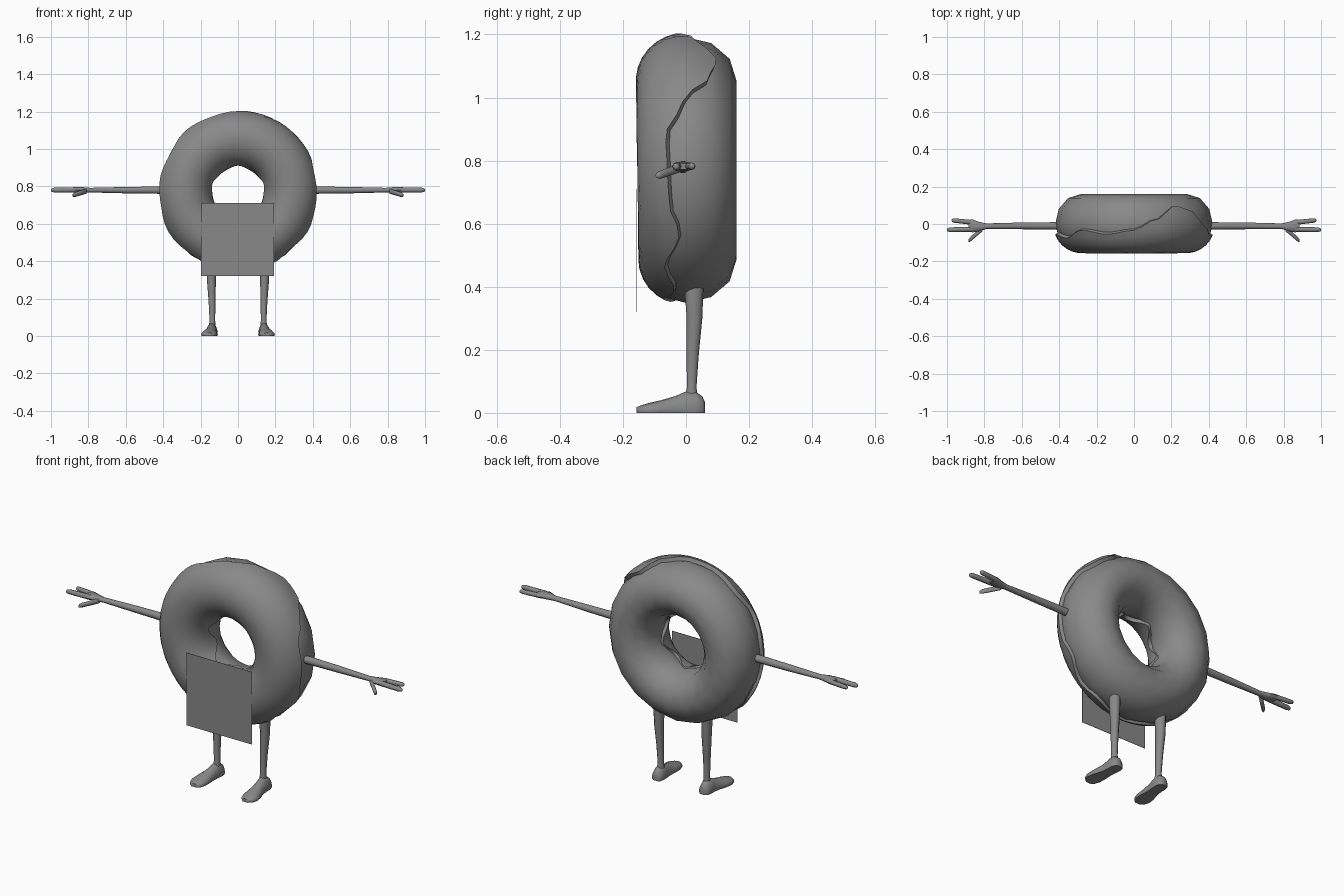
import bpy, bmesh, math
from mathutils import Vector

cube = bpy.data.objects.get("Cube")
if cube:
    bpy.data.objects.remove(cube)

GREY = (0.25, 0.25, 0.25, 1)
mat = bpy.data.materials.new("plain grey")
mat.use_nodes = True
mat.diffuse_color = GREY
mat.node_tree.nodes["Principled BSDF"].inputs["Base Color"].default_value = GREY


def loft(name, rings, closed=False, wrap=True, mirror=False, sharp=60):
    """Skin a list of point rings; cap the ends unless the loft is closed."""
    bm = bmesh.new()
    rows = [[bm.verts.new(p) for p in ring] for ring in rings]
    n = len(rows[0])
    for i in range(len(rows) if closed else len(rows) - 1):
        a, b = rows[i], rows[(i + 1) % len(rows)]
        for j in range(n if wrap else n - 1):
            k = (j + 1) % n
            bm.faces.new((a[j], a[k], b[k], b[j]))
    if not closed:
        bm.faces.new(rows[0])
        bm.faces.new(rows[-1])
    bmesh.ops.recalc_face_normals(bm, faces=bm.faces)
    mesh = bpy.data.meshes.new(name)
    bm.to_mesh(mesh)
    bm.free()
    mesh.materials.append(mat)
    ob = bpy.data.objects.new(name, mesh)
    bpy.context.collection.objects.link(ob)
    if mirror:
        ob.modifiers.new("mirror", 'MIRROR')
    bpy.ops.object.select_all(action='DESELECT')
    ob.select_set(True)
    bpy.context.view_layer.objects.active = ob
    bpy.ops.object.shade_smooth_by_angle(angle=math.radians(sharp))
    return ob


def limb(name, stations, side, up, sides=10):
    """Tube through (centre, half width, half height) stations."""
    side, up = Vector(side), Vector(up)
    rings = []
    for c, w, h in stations:
        rings.append([Vector(c) + side * w * math.cos(t) + up * h * math.sin(t)
                      for t in (math.tau * k / sides for k in range(sides))])
    return loft(name, rings, mirror=True)


# ring-shaped body
CENTRE, MAJOR, MINOR = 0.77, 0.284, 0.137
FRONT, BACK = 0.144, 0.16


def on_ring(theta, phi, grow=0.0):
    depth = (FRONT if math.sin(phi) > 0 else BACK) + grow
    r = MAJOR + (MINOR + grow) * math.cos(phi)
    return Vector((r * math.cos(theta), -depth * math.sin(phi), CENTRE + r * math.sin(theta)))


loft("dough_ring", [[on_ring(math.tau * i / 20, math.tau * j / 12) for j in range(12)]
                    for i in range(20)], closed=True)

# icing shell with a wavy edge: (angle in degrees, depth of outer edge)
EDGE = [(0, -.055), (15, -.06), (30, -.01), (45, .07), (58, .09), (75, .02), (90, -.03),
        (110, -.05), (130, -.03), (150, -.07), (170, -.05), (190, -.06), (210, -.02),
        (235, -.06), (255, -.03), (275, -.07), (298, -.035), (312, -.065), (332, -.02),
        (345, -.05), (360, -.055)]


def edge_depth(deg):
    for (a, p), (b, q) in zip(EDGE, EDGE[1:]):
        if a <= deg <= b:
            s = (deg - a) / (b - a)
            s = s * s * (3 - 2 * s)
            return p + (q - p) * s


icing, STEPS = [], 12
for i in range(60):
    theta = math.tau * i / 60
    y = edge_depth(math.degrees(theta))
    start = math.asin(-y / (FRONT if y < 0 else BACK))
    end = math.pi - 0.15 - 0.2 * math.sin(5 * theta)
    thick = 0.011 + 0.004 * math.sin(theta)
    row = [on_ring(theta, start - 0.03, -0.006)]
    row += [on_ring(theta, start + (end - start) * j / STEPS, thick) for j in range(STEPS + 1)]
    row.append(on_ring(theta, end + 0.03, -0.006))
    icing.append(row)
loft("icing", icing, closed=True, wrap=False)

# arms with flattened palms
limb("arm", [((.38, -.01, .78), .02, .021), ((.6, -.01, .78), .018, .018),
             ((.79, -.012, .78), .015, .013), ((.83, -.014, .781), .026, .016),
             ((.865, -.01, .782), .035, .015), ((.885, -.007, .782), .028, .01)],
     (0, 1, 0), (0, 0, 1))


# fingers and thumb
def digit(name, a, b, r):
    a, b = Vector(a), Vector(b)
    stations = [(a.lerp(b, t), r * s, r * s) for t, s in
                ((0, 1), (.5, .95), (.88, .9), (.97, .65), (1, .25))]
    limb(name, stations, (0, 1, 0), (0, 0, 1), 8)


digit("front_finger", (.86, -.028, .782), (1, -.031, .78), .014)
digit("back_finger", (.86, .008, .782), (.975, .02, .782), .013)
digit("thumb", (.81, -.025, .775), (.885, -.09, .752), .014)

# legs
limb("leg", [((.142, .025, .4), .026, .032), ((.142, .027, .3), .024, .026),
             ((.139, .021, .18), .018, .02), ((.137, .018, .08), .015, .016),
             ((.138, .018, .03), .022, .024)], (1, 0, 0), (0, 1, 0))

# feet: flat-soled sections from heel to toe (x, y, half width, height)
FOOT = [(.14, .06, .015, .035), (.14, .052, .026, .052), (.14, .03, .032, .068),
        (.141, 0, .031, .068), (.145, -.035, .032, .053), (.151, -.08, .041, .04),
        (.154, -.115, .043, .032), (.154, -.142, .034, .024), (.152, -.157, .016, .018)]
feet = []
for x, y, w, h in FOOT:
    ring = [Vector((x + w * math.cos(t), y, .008 + (h - .008) * math.sin(t)))
            for t in (math.pi * k / 8 for k in range(9))]
    ring += [Vector((x - w * .92, y, 0)), Vector((x + w * .92, y, 0))]
    feet.append(ring)
loft("foot", feet, mirror=True, sharp=50)

# flat square panel in front of the lower body
half = 0.195
loft("front_panel", [[Vector((-.003 + sx * half, y, .515 + sz * half))
                      for sx, sz in ((-1, -1), (1, -1), (1, 1), (-1, 1))]
                     for y in (-.157, -.155)], sharp=30)
